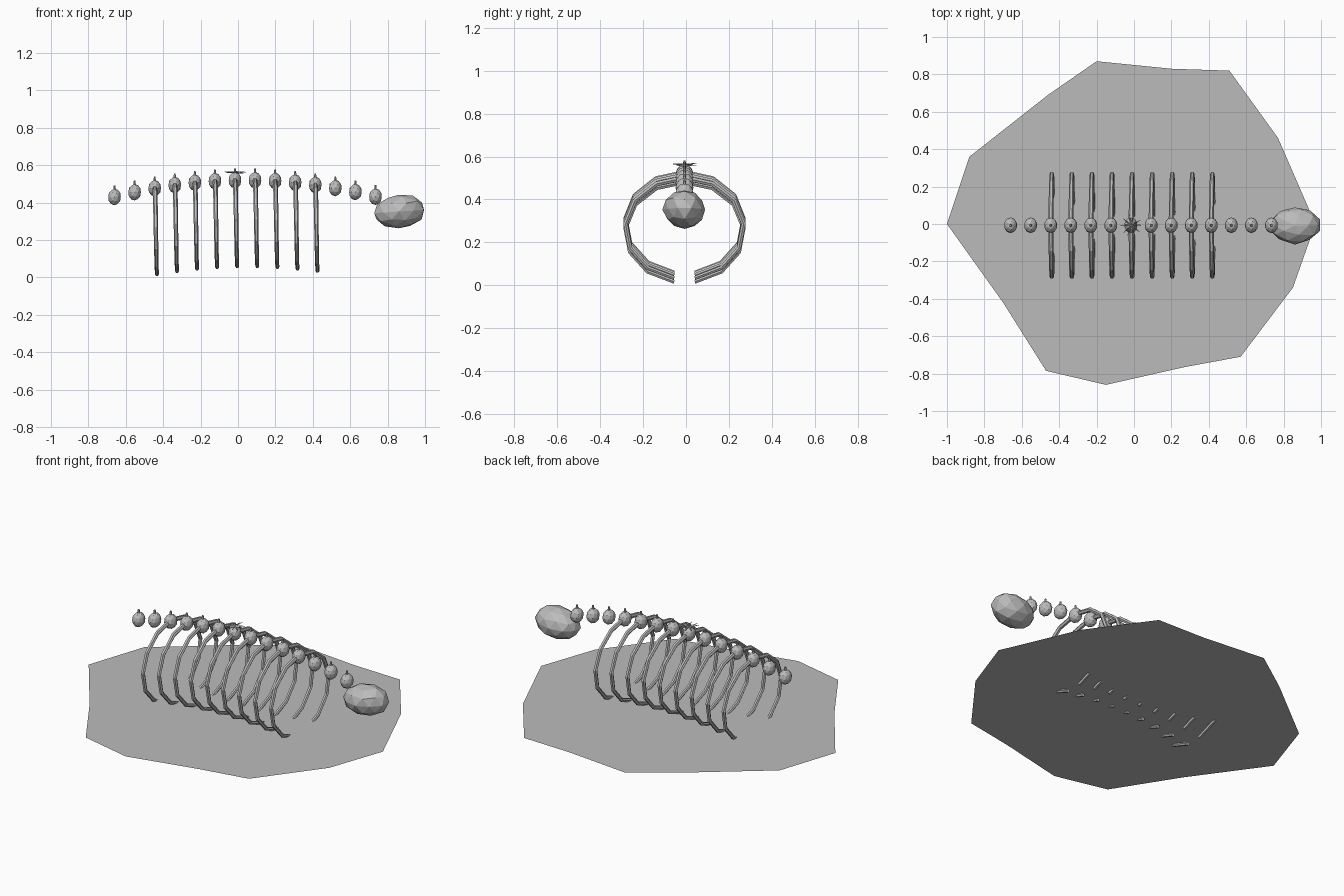
import bpy, bmesh, math, random
from mathutils import Vector, Matrix

cube = bpy.data.objects.get("Cube")
if cube:
    bpy.data.objects.remove(cube, do_unlink=True)

random.seed(4)
MID_Y = -0.007

bone = bpy.data.materials.new("stone grey")
bone.use_nodes = True
bone.diffuse_color = (0.5, 0.5, 0.5, 1)
bone.node_tree.nodes["Principled BSDF"].inputs["Base Color"].default_value = (0.5, 0.5, 0.5, 1)


def finish(name, bm, loc=(0, 0, 0)):
    bmesh.ops.recalc_face_normals(bm, faces=bm.faces[:])
    mesh = bpy.data.meshes.new(name)
    bm.to_mesh(mesh)
    bm.free()
    mesh.materials.append(bone)
    obj = bpy.data.objects.new(name, mesh)
    obj.location = loc
    bpy.context.collection.objects.link(obj)
    return obj


def spine_height(x):
    return 0.52 - 0.184 * (x - 0.04) ** 2


# Ground slab: one flat irregular polygon
outline = [(-1, 0), (-0.88, 0.36), (-0.46, 0.69), (-0.2, 0.87), (0.2, 0.83),
           (0.51, 0.82), (0.77, 0.46), (0.97, 0), (0.85, -0.34), (0.57, -0.71),
           (0.27, -0.765), (-0.15, -0.86), (-0.47, -0.785), (-0.7, -0.42)]
bm = bmesh.new()
face = bm.faces.new([bm.verts.new((x, y, 0.063)) for x, y in outline])
mesh = bpy.data.meshes.new("ground")
bm.to_mesh(mesh)
bm.free()
mesh.materials.append(bone)
ground = bpy.data.objects.new("ground", mesh)
bpy.context.collection.objects.link(ground)
if mesh.polygons[0].normal.z < 0:
    mesh.flip_normals()


# Vertebra: faceted egg with a small upright spike
def vertebra(x, number):
    bm = bmesh.new()
    bmesh.ops.create_icosphere(bm, subdivisions=2, radius=1,
                               matrix=Matrix.Diagonal((0.035, 0.042, 0.044, 1)))
    bmesh.ops.create_cone(bm, cap_ends=True, segments=6, radius1=0.009, radius2=0.005,
                          depth=0.03, matrix=Matrix.Translation((0, 0, 0.047)))
    finish(f"vertebra_{number}", bm, (x, MID_Y, spine_height(x)))


# Rib: tapered six-sided tube swept along part of an ellipse
def rib(x, side, name):
    bm = bmesh.new()
    rings = []
    steps, sides = 6, 6
    for i in range(steps + 1):
        t = math.radians(170 * i / steps)
        centre = Vector((0.012 * i / steps, side * 0.276 * math.sin(t),
                         -0.229 + 0.235 * math.cos(t)))
        out = Vector((0, side * math.sin(t), math.cos(t)))
        r = 0.0135 - 0.003 * i / steps
        rings.append([bm.verts.new(centre + r * (math.cos(a) * Vector((1, 0, 0)) + math.sin(a) * out))
                      for a in (math.tau * k / sides for k in range(sides))])
    for a, b in zip(rings, rings[1:]):
        for k in range(sides):
            n = (k + 1) % sides
            bm.faces.new((a[k], a[n], b[n], b[k]))
    bm.faces.new(rings[0])
    bm.faces.new(rings[-1])
    finish(name, bm, (x, MID_Y, spine_height(x)))


for n in range(14):
    x = -0.66 + 0.1073 * n
    vertebra(x, n + 1)
    if 2 <= n <= 10:
        rib(x, 1, f"rib_back_{n - 1}")
        rib(x, -1, f"rib_front_{n - 1}")

# Skull: coarse rounded rock, narrower and lower towards the neck
bm = bmesh.new()
bmesh.ops.create_icosphere(bm, subdivisions=2, radius=1)
for v in bm.verts:
    v.co *= random.uniform(0.95, 1.04)
    taper = 1 + 0.12 * min(v.co.x, 0)
    v.co = Vector((v.co.x * 0.138, v.co.y * 0.1 * taper, v.co.z * 0.092 * taper))
    v.co.z += 0.06 * v.co.x
finish("skull", bm, (0.86, MID_Y, 0.352))

# Sprig: flat radial tuft of thin blades above the middle of the back
bm = bmesh.new()
for k in range(10):
    turn = Matrix.Rotation(math.tau * k / 10 + random.uniform(-0.15, 0.15), 4, 'Z')
    tilt = Matrix.Rotation(math.radians(90 + random.uniform(-9, 9)), 4, 'Y')
    bmesh.ops.create_cone(bm, cap_ends=True, segments=4, radius1=0.005, radius2=0.001,
                          depth=0.055, matrix=turn @ tilt @ Matrix.Translation((0, 0, 0.03)))
finish("sprig", bm, (-0.015, MID_Y, 0.561))
